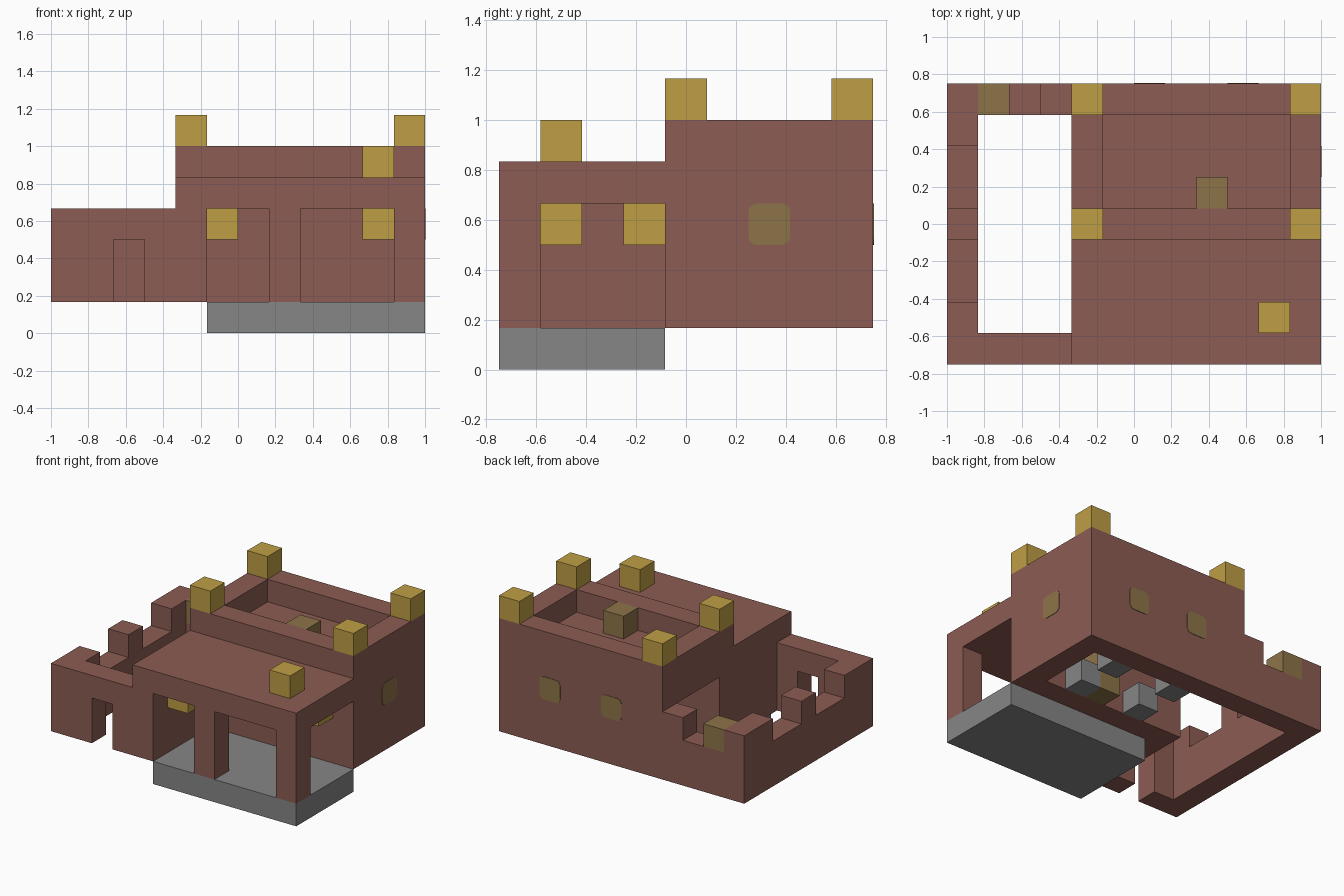
import bpy
import bmesh
from mathutils import Matrix, Vector

U = 1 / 6          # one building block
E = 0.2            # overshoot of cutters, in blocks

if "Cube" in bpy.data.objects:
    bpy.data.objects.remove(bpy.data.objects["Cube"])


def material(name, rgb):
    m = bpy.data.materials.new(name)
    m.use_nodes = True
    m.diffuse_color = (*rgb, 1)
    m.node_tree.nodes["Principled BSDF"].inputs["Base Color"].default_value = (*rgb, 1)
    return m


brown = material("brown clay", (0.264, 0.107, 0.087))
grey = material("grey stone", (0.238, 0.238, 0.238))
gold = material("lantern gold", (0.52, 0.342, 0.06))
olive = material("dim olive", (0.268, 0.175, 0.066))


def box(name, x, y, z, mat=None):
    """Box from ranges in blocks; y counts back from the front edge."""
    lo = Vector((x[0], y[0] - 4.5, z[0])) * U
    hi = Vector((x[1], y[1] - 4.5, z[1])) * U
    bm = bmesh.new()
    bmesh.ops.create_cube(bm, size=1, matrix=Matrix.Translation((lo + hi) / 2)
                          @ Matrix.Diagonal((*(hi - lo), 1)))
    mesh = bpy.data.meshes.new(name)
    bm.to_mesh(mesh)
    bm.free()
    ob = bpy.data.objects.new(name, mesh)
    bpy.context.collection.objects.link(ob)
    if mat:
        mesh.materials.append(mat)
    return ob


def cut(ob, *ranges):
    """Carve box-shaped openings out of an object."""
    for r in ranges:
        cutter = box("cutter", *r)
        mod = ob.modifiers.new("opening", "BOOLEAN")
        mod.operation = "DIFFERENCE"
        mod.solver = "EXACT"
        mod.object = cutter
        bpy.context.view_layer.objects.active = ob
        bpy.ops.object.modifier_apply(modifier=mod.name)
        bpy.data.objects.remove(cutter)


def block(name, x, y, z, mat):
    return box(name, (x, x + 1), (y, y + 1), (z, z + 1), mat)


def window(name, x, y, z):
    """Thin rounded plate set on a wall."""
    ob = box(name, x, y, z, olive)
    axis = 0 if x[1] - x[0] < y[1] - y[0] else 1
    bm = bmesh.new()
    bm.from_mesh(ob.data)
    edges = [e for e in bm.edges
             if abs((e.verts[0].co - e.verts[1].co).normalized()[axis]) > 0.9]
    bmesh.ops.bevel(bm, geom=edges, offset=0.035, segments=4, profile=0.5,
                    affect="EDGES")
    bm.to_mesh(ob.data)
    bm.free()


# Main house: room below, sunken roof deck above, side doorway to the yard
house = box("house_walls", (-2, 6), (4, 9), (1, 6), brown)
cut(house,
    ((-1, 5), (5, 8), (1 - E, 4)),
    ((-1, 5), (5, 8), (5, 6 + E)),
    ((-2 - E, -1 + E), (5, 8), (1 - E, 4)))

# Porch: hollow, with two front openings and one at the side
porch = box("porch", (-2, 6), (0, 4), (1, 5), brown)
cut(porch,
    ((-1, 5), (1, 4 + E), (1 - E, 4)),
    ((-1, 1), (-E, 1 + E), (1 - E, 4)),
    ((2, 5), (-E, 1 + E), (1 - E, 4)),
    ((5 - E, 6 + E), (1, 4 + E), (1 - E, 4)))
box("porch_slab", (-1, 6), (0, 4), (0, 1), grey)

# Yard wall: open inside, with a gate and a broken top
yard = box("yard_wall", (-6, -2), (0, 9), (1, 4), brown)
cut(yard,
    ((-5, -2 + E), (1, 8), (1 - E, 4 + E)),
    ((-4, -3), (-E, 1 + E), (1 - E, 3)),
    ((-5, -3), (8 - E, 9 + E), (3, 4 + E)),
    ((-6 - E, -5 + E), (2, 4), (3, 4 + E)),
    ((-6 - E, -5 + E), (5, 7), (3, 4 + E)))

# Lanterns on the roof corners, on the porch and hanging under it
for x in (-2, 5):
    for y in (4, 8):
        block("roof_lantern", x, y, 6, gold)
block("porch_roof_lantern", 4, 1, 5, gold)
block("hanging_lantern", -1, 1, 3, gold)
block("hanging_lantern", 4, 3, 3, gold)

# Dim blocks on the deck, in the broken wall and in the room
block("deck_block", 2, 5, 5, olive)
block("wall_block", -5, 8, 3, olive)
box("room_cabinet", (2, 3), (5, 6), (1, 3), olive)

# Stone seats in the room
for x in (0, 3):
    for y in (5, 7):
        block("stone_seat", x, y, 1, grey)

# Windows
T = 0.02
window("side_window", (6 - T, 6 + T), (6, 7), (3, 4))
for x in (0, 3):
    window("back_window", (x, x + 1), (9 - T, 9 + T), (3, 4))
